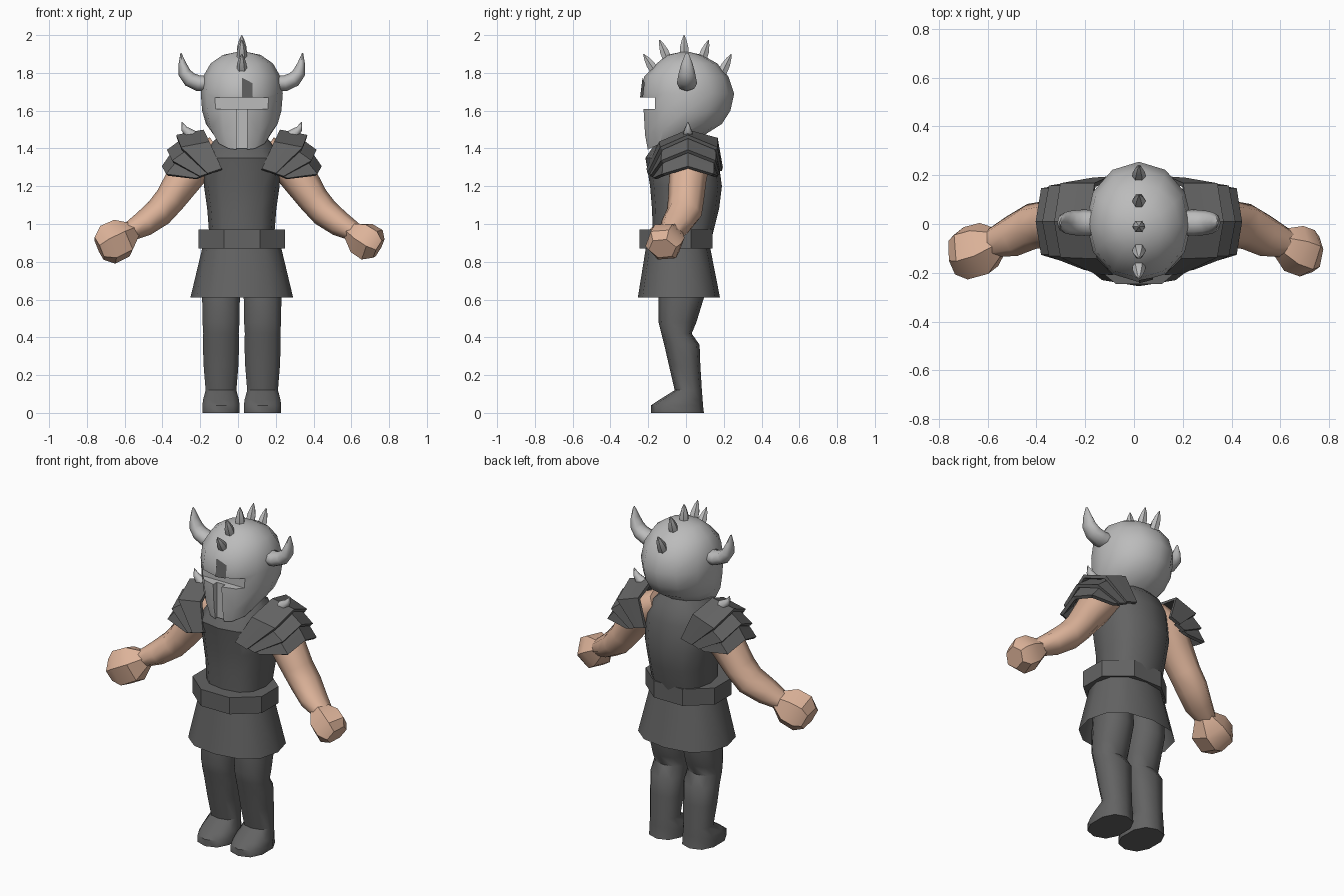
import bpy, bmesh, math
from mathutils import Vector

if "Cube" in bpy.data.objects:
    bpy.data.objects.remove(bpy.data.objects["Cube"])

CX = 0.02  # body centre line


def material(name, rgb):
    m = bpy.data.materials.new(name)
    m.diffuse_color = (*rgb, 1)
    m.use_nodes = True
    m.node_tree.nodes["Principled BSDF"].inputs["Base Color"].default_value = m.diffuse_color
    return m


STEEL = material("light steel", (0.50, 0.50, 0.50))
DARK = material("dark armour", (0.125, 0.125, 0.125))
SKIN = material("skin", (0.72, 0.45, 0.32))


def loft(name, rows, mat, closed=True, caps=(True, True), smooth=40):
    """Skin a list of equally long point rows."""
    bm = bmesh.new()
    vs = [[bm.verts.new((p[0] + CX, p[1], p[2])) for p in r] for r in rows]
    n = len(rows[0])
    for a, b in zip(vs, vs[1:]):
        for i in range(n if closed else n - 1):
            j = (i + 1) % n
            bm.faces.new((a[i], a[j], b[j], b[i]))
    if closed and caps[0]:
        bm.faces.new(vs[0][::-1])
    if closed and caps[1]:
        bm.faces.new(vs[-1])
    bmesh.ops.recalc_face_normals(bm, faces=bm.faces)
    me = bpy.data.meshes.new(name)
    bm.to_mesh(me)
    bm.free()
    me.materials.append(mat)
    ob = bpy.data.objects.new(name, me)
    bpy.context.collection.objects.link(ob)
    if smooth:
        smooth_by_angle(ob, smooth)
    return ob


def smooth_by_angle(ob, deg):
    bpy.ops.object.select_all(action='DESELECT')
    ob.select_set(True)
    bpy.context.view_layer.objects.active = ob
    bpy.ops.object.shade_smooth_by_angle(angle=math.radians(deg))


def ring(n, hw, yf, yb, z, zb=None, x=0, power=1.0, half=False):
    """Rounded level ring between y front and y back; z may rise from front to sides."""
    pts = []
    zb = z if zb is None else zb
    k = 1 / math.cos(math.pi / n) if half else 1
    for i in range(n):
        a = math.tau * (i + (0.5 if half else 0)) / n
        s, c = math.sin(a), -math.cos(a)
        s = math.copysign(abs(s) ** power, s) * k
        c = math.copysign(abs(c) ** power, c) * k
        t = min(1, 1 + c)
        pts.append((x + hw * s, (yf + yb) / 2 + (yb - yf) / 2 * c, z + (zb - z) * t))
    return pts


def tube(name, path, mat, n=8, smooth=40, turn=0.0):
    """Tube through (x, y, z, radius in plane, radius along y)."""
    P = [Vector(p[:3]) for p in path]
    rows = []
    for i, p in enumerate(path):
        t = (P[min(i + 1, len(P) - 1)] - P[max(i - 1, 0)]).normalized()
        u = t.cross(Vector((0, 1, 0))).normalized()
        v = u.cross(t).normalized()
        rows.append([P[i] + u * p[3] * math.cos(a) + v * p[4] * math.sin(a)
                     for a in (math.tau * k / n + turn for k in range(n))])
    return loft(name, rows, mat, smooth=smooth)


def box(name, x, y, z):
    return loft(name, [[(-x, y[0], h), (x, y[0], h), (x, y[1], h), (-x, y[1], h)] for h in z],
                STEEL, smooth=0)


# Helmet shell with eye slot and breathing slit cut in
helmet = loft("helmet", [ring(12, hw, yf, yb, zf, zb) for zf, zb, hw, yf, yb in (
    (1.39, 1.46, .14, -.21, .08), (1.47, 1.53, .19, -.225, .19),
    (1.59, 1.60, .21, -.232, .235), (1.69, 1.69, .217, -.238, .255),
    (1.78, 1.78, .205, -.222, .225), (1.85, 1.85, .165, -.155, .165),
    (1.895, 1.895, .10, -.10, .085), (1.91, 1.91, .03, -.03, .02))], STEEL, smooth=0)
for cutter in (box("eye_slot_cutter", .15, (-.4, -.165), (1.61, 1.67)),
               box("slit_cutter", .028, (-.4, -.19), (1.3, 1.64))):
    mod = helmet.modifiers.new("cut", 'BOOLEAN')
    mod.operation = 'DIFFERENCE'
    mod.solver = 'EXACT'
    mod.object = cutter
    bpy.context.view_layer.objects.active = helmet
    bpy.ops.object.modifier_apply(modifier=mod.name)
    bpy.data.objects.remove(cutter)
smooth_by_angle(helmet, 35)

# Dark mark above the brow
loft("brow_mark", [[(0, -.243, 1.67), (.058, -.228, 1.67)],
                   [(0, -.23, 1.775), (.058, -.219, 1.745)]], DARK, closed=False, smooth=0)

# Crest of spikes along the middle of the helmet
for y0, z0, y1, z1 in ((-.165, 1.81, -.225, 1.90), (-.10, 1.875, -.14, 1.975), (-.01, 1.89, -.01, 2.0),
                       (.085, 1.87, .12, 1.975), (.19, 1.80, .24, 1.90)):
    # bullet outline: wide until halfway, then pointed
    rows = []
    d = Vector((0, y1 - y0, z1 - z0))
    v = d.normalized().cross(Vector((1, 0, 0)))
    for t, r in ((0, .027), (.4, .026), (.75, .015), (1, .002)):
        c = Vector((0, y0, z0)) + d * t
        rows.append([c + Vector((1, 0, 0)) * r * math.cos(k * math.tau / 6) + v * r * math.sin(k * math.tau / 6)
                     for k in range(6)])
    loft("crest_spike", rows, STEEL, smooth=50)

# Torso, belt and skirt
loft("torso", [ring(12, hw, yf, yb, z, power=.8) for z, hw, yf, yb in (
    (.94, .172, -.175, .14), (1.08, .183, -.18, .175), (1.2, .2, -.19, .19),
    (1.35, .205, -.215, .17), (1.43, .16, -.16, .14), (1.48, .10, -.08, .09))], DARK)
loft("belt", [ring(8, .23, -.245, .14, z, half=True) for z in (.87, .97)], DARK, smooth=30)
loft("skirt", [ring(12, .205, -.21, .125, .89, power=.85), ring(12, .272, -.255, .18, .61, power=.85)],
     DARK, caps=(True, False), smooth=50)

# Shoulder plate arcs: front hem, front edge, crown, back edge, back hem
INNER = ((.105, -.20, 1.29), (.17, -.135, 1.43), (.20, .01, 1.49), (.18, .16, 1.45), (.12, .185, 1.30))
OUTER = (
    ((.18, -.195, 1.265), (.32, -.13, 1.40), (.345, .01, 1.462), (.32, .16, 1.40), (.19, .18, 1.28)),
    ((.22, -.18, 1.25), (.365, -.125, 1.33), (.39, .01, 1.385), (.365, .15, 1.33), (.23, .17, 1.26)),
    ((.24, -.165, 1.24), (.395, -.12, 1.26), (.415, .01, 1.30), (.395, .14, 1.26), (.26, .16, 1.25)))

for s, side in ((-1, "right"), (1, "left")):
    def flip(path):
        return [(p[0] * s, *p[1:]) for p in path]

    # Legs with foot
    loft(side + "_leg", [ring(10, hw, yf, yb, z, x=s * .11, power=.85) for z, hw, yf, yb in (
        (.78, .10, -.13, .09), (.61, .104, -.145, .095), (.48, .102, -.145, .055),
        (.42, .098, -.13, .03), (.36, .10, -.115, .072), (.25, .096, -.09, .076),
        (.12, .085, -.06, .084), (.07, .099, -.14, .088), (.04, .103, -.185, .09),
        (0, .103, -.185, .095))], DARK, smooth=50)

    # Arm and fist (the fist on -x is a little larger)
    tube(side + "_arm", flip([
        (.13, .03, 1.40, .07, .08), (.22, .03, 1.34, .095, .11), (.30, .01, 1.25, .098, .10),
        (.38, .0, 1.13, .082, .095), (.44, -.01, 1.06, .078, .095), (.52, -.05, 1.0, .068, .085),
        (.62, -.085, .945, .045, .055)]), SKIN, n=8, smooth=60)
    k = 1.12 if s < 0 else 1.0
    tube(side + "_fist", flip([
        (.57, -.07, .965, .045, .055), (.635, -.10, .925, .098 * k, .10 * k),
        (.69 + .02 * (k > 1), -.12, .89, .10 * k, .10 * k),
        (.725 + .03 * (k > 1), -.125, .87, .06 * k, .075 * k)]), SKIN, n=6, smooth=35, turn=.3)

    # Three overlapping shoulder plates
    inner = INNER
    for i, outer in enumerate(OUTER):
        mid = [tuple(a * .5 + b * .5 for a, b in zip(p, q)) for p, q in zip(inner, outer)]
        plate = loft(f"{side}_shoulder_plate_{i + 1}", [flip(inner), flip(mid), flip(outer)],
                     DARK, closed=False, smooth=0)
        mod = plate.modifiers.new("thickness", 'SOLIDIFY')
        mod.thickness = .02
        mod.offset = 0
        c = Vector((.20, .01, 1.25))  # next plate tucks beneath this one
        inner = [tuple(c + (Vector(p) * .3 + Vector(q) * .7 - c) * .93) for p, q in zip(inner, outer)]

    # Shoulder spike and helmet horn, both curving outward then up
    tube(side + "_shoulder_spike", flip([
        (.245, .01, 1.455, .032, .03), (.28, .01, 1.48, .028, .027),
        (.305, .01, 1.505, .017, .018), (.318, .01, 1.54, .002, .002)]), STEEL, n=6, smooth=60)
    tube(side + "_horn", flip([
        (.17, .005, 1.745, .042, .052), (.23, .005, 1.745, .042, .054), (.275, .005, 1.765, .04, .05),
        (.303, .005, 1.80, .034, .043), (.315, .005, 1.85, .02, .03),
        (.322, .005, 1.905, .003, .008)]), STEEL, n=8, smooth=60)
